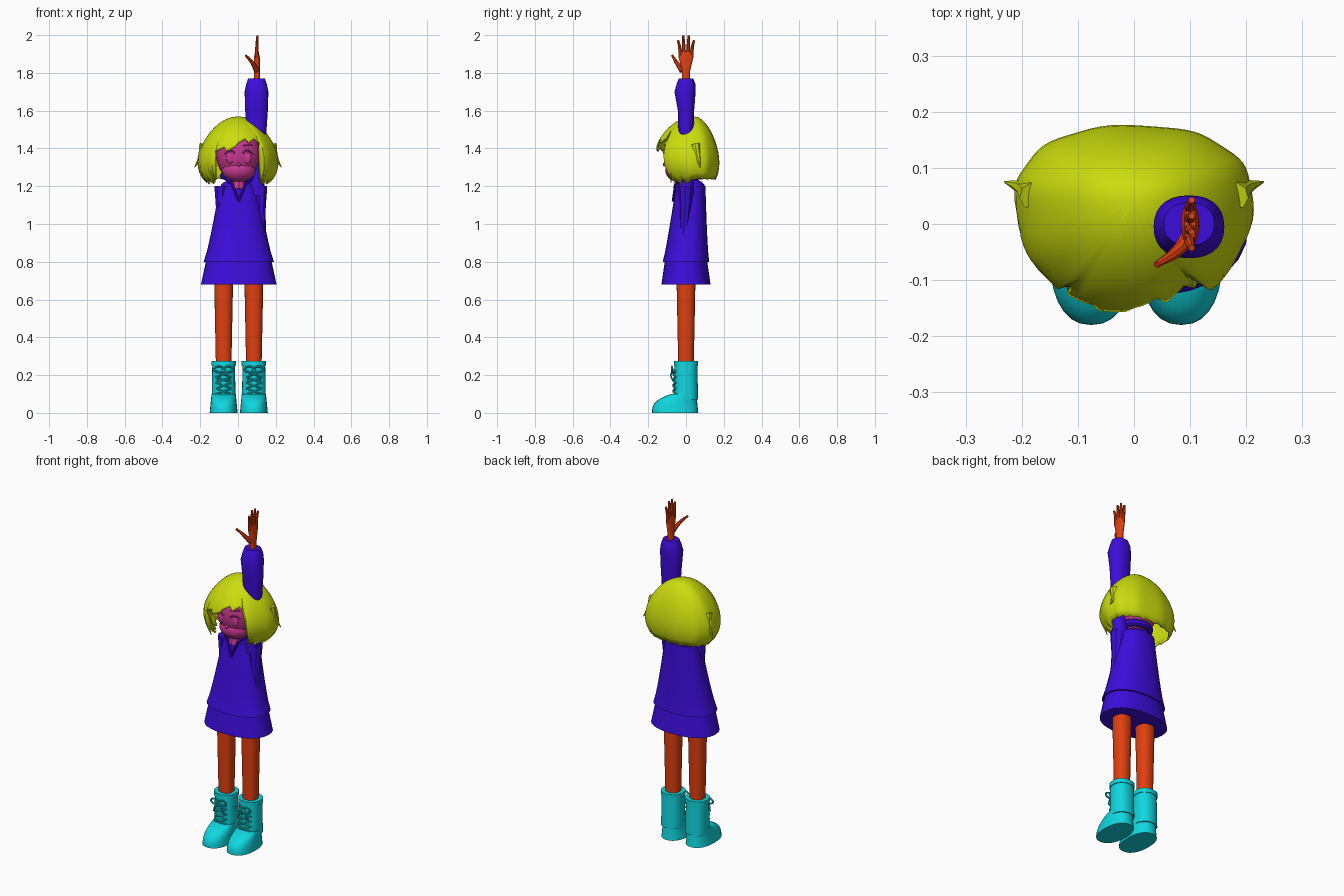
import bpy, bmesh
from math import sin, cos, pi, tau, sqrt, radians, copysign

if "Cube" in bpy.data.objects:
    bpy.data.objects.remove(bpy.data.objects["Cube"], do_unlink=True)


def material(name, *rgb):
    mat = bpy.data.materials.new(name)
    mat.use_nodes = True
    mat.diffuse_color = (*rgb, 1)
    for node in mat.node_tree.nodes:
        if node.type == "BSDF_PRINCIPLED":
            node.inputs["Base Color"].default_value = (*rgb, 1)
    return mat


violet = material("violet cloth", 0.045, 0.004, 0.7)
yellow = material("yellow hair", 0.6, 0.72, 0.004)
orange = material("orange skin", 0.75, 0.05, 0.005)
cyan = material("cyan leather", 0.005, 0.68, 0.74)
pink = material("pink face", 0.58, 0.04, 0.28)


def select(part):
    bpy.context.collection.objects.link(part)
    bpy.ops.object.select_all(action="DESELECT")
    part.select_set(True)
    bpy.context.view_layer.objects.active = part


def finish(name, mat, bm):
    bmesh.ops.recalc_face_normals(bm, faces=bm.faces)
    mesh = bpy.data.meshes.new(name)
    bm.to_mesh(mesh)
    bm.free()
    mesh.materials.append(mat)
    part = bpy.data.objects.new(name, mesh)
    select(part)
    bpy.ops.object.shade_smooth_by_angle(angle=radians(40))
    return part


def squared(value, power=0.87):
    return copysign(abs(value) ** power, value)


def loft(name, mat, rings, x=0.0, segments=28):
    """Join rounded ovals, each given as height, half width, half depth, middle y."""
    bm = bmesh.new()
    angles = [tau * i / segments for i in range(segments)]
    loops = [[bm.verts.new((x + width * squared(sin(a)), y - depth * squared(cos(a)), z)) for a in angles]
             for z, width, depth, y in rings]
    for low, high in zip(loops, loops[1:]):
        for i in range(segments):
            bm.faces.new((low[i - 1], low[i], high[i], high[i - 1]))
    bm.faces.new(loops[0])
    bm.faces.new(loops[-1])
    return finish(name, mat, bm)


def ball(name, mat, center, size):
    bm = bmesh.new()
    bmesh.ops.create_uvsphere(bm, u_segments=24, v_segments=16, radius=1)
    bmesh.ops.scale(bm, vec=size, verts=bm.verts)
    bmesh.ops.translate(bm, vec=center, verts=bm.verts)
    return finish(name, mat, bm)


def tube(name, mat, points, start, end, closed=False):
    """Sweep a round section whose radius goes from start to end."""
    curve = bpy.data.curves.new(name, "CURVE")
    curve.dimensions = "3D"
    curve.bevel_depth = 1
    curve.bevel_resolution = 2
    curve.resolution_u = 5
    curve.use_fill_caps = True
    spline = curve.splines.new("BEZIER")
    spline.bezier_points.add(len(points) - 1)
    spline.use_cyclic_u = closed
    for i, (knot, point) in enumerate(zip(spline.bezier_points, points)):
        knot.co = point
        knot.handle_left_type = knot.handle_right_type = "AUTO"
        knot.radius = start + (end - start) * i / (len(points) - 1)
    curve.materials.append(mat)
    select(bpy.data.objects.new(name, curve))
    bpy.ops.object.convert(target="MESH")
    bpy.ops.object.shade_smooth_by_angle(angle=radians(40))


def steps(count):
    return [i / count for i in range(count + 1)]


SIDES = (("right", -1), ("left", 1))

# Legs and laced boots
for side, s in SIDES:
    x = 0.004 + s * 0.08
    loft(side + "_leg", orange, [(0.2, 0.04, 0.04, 0), (0.7, 0.05, 0.05, 0)], x)
    foot = []
    for t in steps(6):
        toe, heel = 0.18 - 0.1 * t ** 3, 0.065 - 0.01 * t
        foot.append((0.1 * t, heel + 0.009, (toe + heel) / 2, (heel - toe) / 2))
    loft(side + "_boot_foot", cyan, foot, x)
    loft(side + "_boot_shaft", cyan, [(0.07, 0.063, 0.064, 0), (0.26, 0.06, 0.06, 0)], x)
    loft(side + "_boot_cuff", cyan, [(0.25, 0.065, 0.064, 0), (0.275, 0.065, 0.064, 0)], x)
    for row in range(4):
        z = 0.1 + 0.03 * row
        for tilt in (-1, 1):
            tube(side + "_lace", cyan, [(x - tilt * 0.04, -0.055, z), (x, -0.068, z + 0.015),
                                        (x + tilt * 0.04, -0.055, z + 0.03)], 0.005, 0.005)
    for tilt in (-1, 1):
        loop = [(x + tilt * 0.025 + 0.025 * cos(a), -0.075, 0.23 + 0.015 * sin(a))
                for a in (tau * t for t in steps(6)[:-1])]
        tube(side + "_bow_loop", cyan, loop, 0.005, 0.005, closed=True)
        tube(side + "_bow_end", cyan, [(x, -0.07, 0.22), (x + tilt * 0.02, -0.08, 0.2),
                                       (x + tilt * 0.035, -0.07, 0.17)], 0.005, 0.004)
    ball(side + "_bow_knot", cyan, (x, -0.07, 0.225), (0.01, 0.01, 0.01))

# Skirt and flared tunic
loft("skirt", violet, [(0.68, 0.2, 0.13, 0), (0.82, 0.17, 0.11, 0)], 0.004)
loft("tunic", violet, [(0.8 + 0.4 * t, 0.186 - 0.085 * t ** 0.8, 0.123 - 0.045 * t ** 0.8, 0.025 * t)
                       for t in steps(8)], 0.004)
ball("shoulders", violet, (0.004, 0.025, 1.19), (0.1, 0.077, 0.05))

# Sleeve folds draped at the sides, fuller below the raised arm
for side, s in SIDES:
    x = s * 0.1 + 0.015
    tube(side + "_sleeve_fold", violet, [(x, 0, 1.2), (x + s * 0.004, -0.005, 1.05), (x + s * 0.025, -0.02, 0.87)],
         0.04, 0.015)

# Collar and neckline
collar = []
for t in steps(12):
    a = 0.5 + (tau - 1) * t
    collar.append((0.004 + 0.08 * sin(a), 0.015 - 0.07 * cos(a), 1.255 - 0.05 * max(0, cos(a)) ** 4))
tube("collar", violet, collar, 0.02, 0.02)
for side, s in SIDES:
    tube(side + "_neckline", violet, [(0.004 + s * 0.035, -0.055, 1.21), (0.004, -0.07, 1.12)], 0.008, 0.006)

# Raised arm with a puffed sleeve
loft("raised_sleeve", violet, [(1.15, 0.04, 0.04, 0), (1.45, 0.05, 0.04, 0), (1.6, 0.06, 0.043, 0),
                               (1.7, 0.063, 0.056, -0.005), (1.74, 0.055, 0.05, 0),
                               (1.77, 0.045, 0.038, 0)], 0.098)

# Hand with four fingers and a thumb
loft("palm", orange, [(1.75, 0.017, 0.02, 0), (1.81, 0.016, 0.022, 0), (1.88, 0.016, 0.038, 0),
                      (1.91, 0.01, 0.036, 0)], 0.1)
for i, finger in enumerate(("little", "ring", "middle", "index")):
    spread = 1.5 - i
    y, tip = 0.019 * spread, 2 - 0.012 * spread ** 2
    tube(finger + "_finger", orange, [(0.1, y, 1.88), (0.1, y * 1.2, 1.94), (0.103, y * 1.5, tip)], 0.011, 0.006)
tube("thumb", orange, [(0.1, -0.02, 1.81), (0.075, -0.05, 1.855), (0.04, -0.073, 1.893)], 0.015, 0.006)

# Neck and head
tube("neck", pink, [(0.004, -0.035, 1.18), (0.004, 0, 1.3)], 0.035, 0.04)
ball("head", pink, (0.004, 0.01, 1.37), (0.12, 0.125, 0.15))
ball("jaw", pink, (0.004, -0.03, 1.285), (0.09, 0.08, 0.065))
ball("nose", pink, (0.004, -0.113, 1.315), (0.01, 0.01, 0.01))
tube("mouth", pink, [(x, -0.1, 1.265) for x in (-0.015, 0.025)], 0.004, 0.004)
for side, s in SIDES:
    x = 0.004 + s * 0.045
    ball(side + "_eye", pink, (x, -0.1, 1.35), (0.022, 0.01, 0.03))
    tube(side + "_lashes", pink, [(x - s * 0.025, -0.112, 1.375), (x, -0.11, 1.39), (x + s * 0.03, -0.09, 1.37)],
         0.005, 0.004)
    tube(side + "_brow", pink, [(x - s * 0.02, -0.11, 1.415), (x + s * 0.025, -0.09, 1.42)], 0.004, 0.004)


# Bobbed hair: columns fall from the crown to a slanted fringe or a jagged hem
def tip_height(a, i):
    jag = 0.008 * (i % 4)
    if abs(a) < 0.68:
        return jag + (1.385 if a < 0 else 1.43)
    return 1.21 + jag if abs(a) < pi / 2 else 1.235 + jag / 4


def hair_point(a, z):
    drop = (1.57 - z) / 0.36
    width = 0.22 * sqrt(sin(2 * drop)) - 0.05 * drop ** 6
    width *= 1 + 0.015 * drop * sin(10 * a)
    if cos(a) > 0:
        return width * sin(a), 0.04 - width * (1.05 - 0.3 * drop ** 3) * cos(a), z
    return width * squared(sin(a)), 0.04 - 0.64 * width * squared(cos(a)), z


bm = bmesh.new()
columns, rows = 80, 16
crown = bm.verts.new((0, 0.04, 1.57))
grid = []
for i in range(columns):
    a = tau * i / columns - pi
    length = 1.57 - tip_height(a, i)
    grid.append([bm.verts.new(hair_point(a, 1.57 - length * t ** 1.5)) for t in steps(rows)[1:]])
for i in range(columns):
    left, right = grid[i - 1], grid[i]
    bm.faces.new((crown, left[0], right[0]))
    for k in range(rows - 1):
        bm.faces.new((left[k], left[k + 1], right[k + 1], right[k]))
hair = finish("hair", yellow, bm)
shell = hair.modifiers.new("thickness", "SOLIDIFY")
shell.thickness = 0.01
shell.offset = -1

# Flicked locks at the sides and locks beside the cheeks
for side, s in SIDES:
    tube(side + "_flicked_lock", yellow, [(s * 0.18, 0.05, 1.42), (s * 0.2, 0.065, 1.35), (s * 0.23, 0.075, 1.3)],
         0.025, 0.002)
    tube(side + "_cheek_lock", yellow, [(s * 0.14, -0.07, 1.4), (s * 0.15, -0.08, 1.3), (s * 0.12, -0.08, 1.22)],
         0.02, 0.002)
